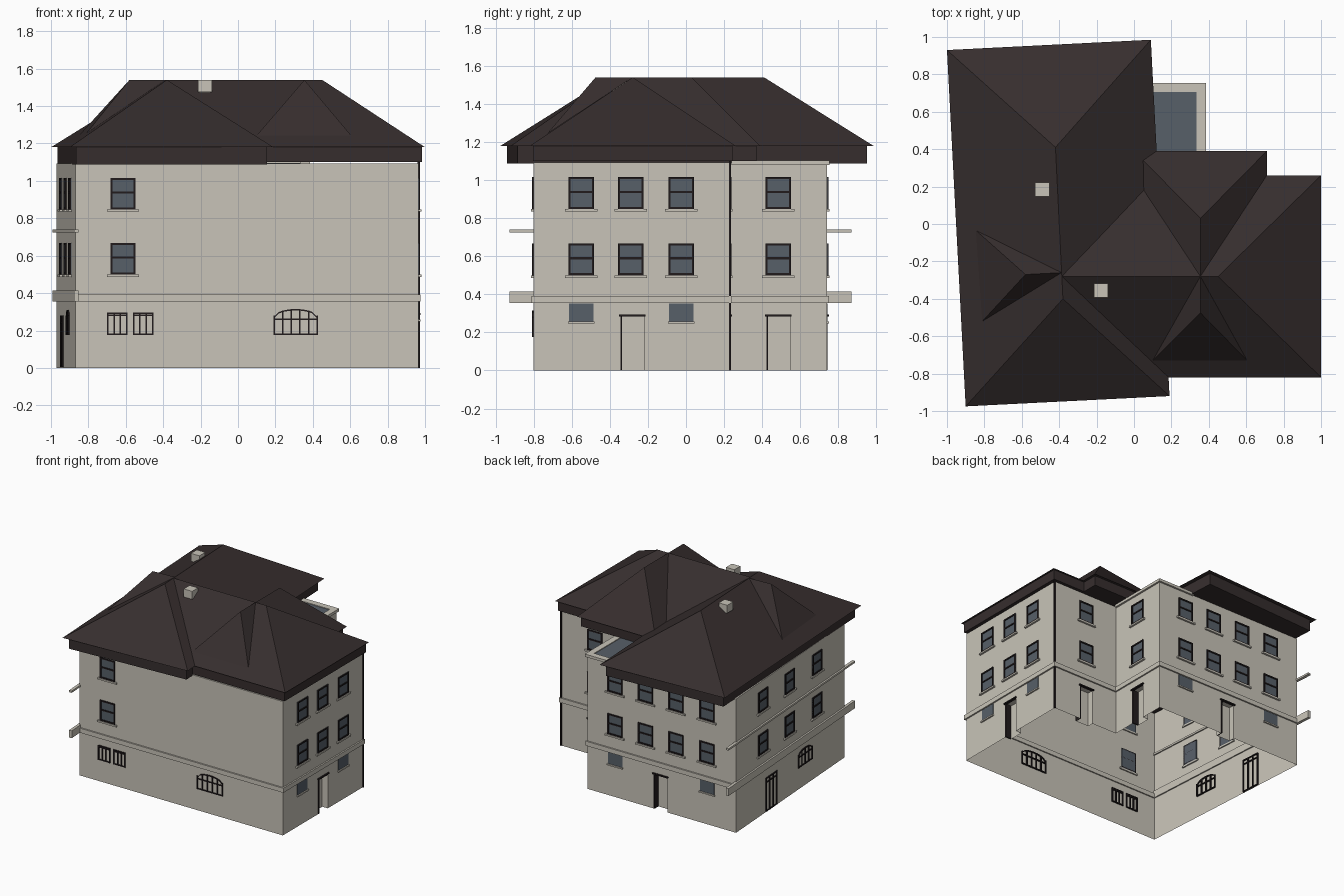
import bpy, bmesh, math
from mathutils import Matrix, Vector

cube = bpy.data.objects.get("Cube")
if cube:
    bpy.data.objects.remove(cube, do_unlink=True)


def material(name, rgb):
    m = bpy.data.materials.new(name)
    m.diffuse_color = (*rgb, 1)
    m.use_nodes = True
    m.node_tree.nodes["Principled BSDF"].inputs["Base Color"].default_value = (*rgb, 1)
    return m


PLASTER = material("pale plaster", (0.58, 0.55, 0.48))
ROOF = material("dark brown roof", (0.037, 0.027, 0.027))
GLASS = material("blue grey glass", (0.095, 0.115, 0.14))
IRON = material("dark frames", (0.015, 0.011, 0.012))

parts = {}      # part name -> (bmesh, material)


def part(name, mat):
    return parts.setdefault(name, (bmesh.new(), mat))[0]


def slab(name, mat, frame, pts, low, high):
    """Extrude a flat outline along the third axis of a frame."""
    bm = part(name, mat)
    a = [bm.verts.new(frame @ Vector((*p, low))) for p in pts]
    b = [bm.verts.new(frame @ Vector((*p, high))) for p in pts]
    bm.faces.new(a[::-1])
    bm.faces.new(b)
    for i in range(len(pts)):
        j = (i + 1) % len(pts)
        bm.faces.new((a[i], a[j], b[j], b[i]))


def rect(name, mat, frame, u0, u1, v0, v1, low, high):
    slab(name, mat, frame, [(u0, v0), (u1, v0), (u1, v1), (u0, v1)], low, high)


def wall_frame(origin, toward):
    """Axes: along the wall, up, outward."""
    u = Vector((*toward, 0)).normalized()
    up = Vector((0, 0, 1))
    n = u.cross(up)
    return Matrix.Translation((*origin, 0)) @ Matrix((u, up, n)).transposed().to_4x4()


GROUND = Matrix.Identity(4)
footprint = [(-0.87, -0.80), (0.965, -0.80), (0.965, 0.23),
             (0.37, 0.23), (0.37, 0.74), (-0.97, 0.74)]
FRONT = wall_frame((0, -0.80), (1, 0))
EAST = wall_frame((0.965, 0), (0, 1))
NORTH = wall_frame((0, 0.23), (-1, 0))
WING = wall_frame((0.37, 0), (0, 1))
BACK = wall_frame((0, 0.74), (-1, 0))
WEST = wall_frame((-0.97, 0.74), (0.10, -1.54))


def sash_window(f, u, z):
    w, h, t = 0.067, 0.168, 0.011
    rect("window_glass", GLASS, f, u - w, u + w, z, z + h, -0.01, 0.002)
    for a, b in ((u - w, u - w + t), (u + w - t, u + w)):
        rect("window_frames", IRON, f, a, b, z, z + h, -0.01, 0.008)
    for v in (z, z + h * 0.5, z + h - t):
        rect("window_frames", IRON, f, u - w, u + w, v, v + t, -0.01, 0.008)
    rect("window_sills", PLASTER, f, u - 0.085, u + 0.085, z - 0.013, z, -0.01, 0.015)


def cellar_window(f, u):
    rect("cellar_glass", GLASS, f, u - 0.065, u + 0.065, 0.258, 0.352, -0.01, 0.003)
    rect("window_sills", PLASTER, f, u - 0.07, u + 0.07, 0.247, 0.258, -0.01, 0.012)


def door(f, u):
    rect("door_cutters", IRON, f, u - 0.062, u + 0.062, -0.1, 0.285, -0.05, 0.05)
    rect("door_lintels", IRON, f, u - 0.07, u + 0.07, 0.283, 0.293, -0.01, 0.012)
    rect("door_jambs", IRON, f, u - 0.062, u - 0.053, 0.002, 0.285, -0.049, 0.004)


def bars(f, u0, u1, z0, z1, count, rise=0.0):
    """Iron grille, with an arched head when rise is above zero."""
    t = 0.008

    def top(u):
        k = (2 * u - u0 - u1) / (u1 - u0)
        return z1 + rise * math.sqrt(max(0, 1 - k * k))
    for i in range(count):
        u = u0 + (u1 - u0 - t) * i / (count - 1)
        rect("window_grilles", IRON, f, u, u + t, z0, top(u + t / 2), -0.01, 0.008)
    for v in (z0, z0 + (z1 - z0) * 0.85):
        rect("window_grilles", IRON, f, u0, u1, v, v + t, -0.01, 0.007)
    steps = 8 if rise else 1
    us = [u0 + (u1 - u0) * i / steps for i in range(steps + 1)]
    for a, b in zip(us, us[1:]):
        slab("window_grilles", IRON, f,
             [(a, top(a) - t), (b, top(b) - t), (b, top(b)), (a, top(a))], -0.01, 0.008)


# Walls and belt course
slab("walls", PLASTER, GROUND, footprint, 0, 1.092)
for p, q in zip(footprint, footprint[1:] + footprint[:1]):
    d = Vector(q) - Vector(p)
    rect("belt_course", PLASTER, wall_frame(p, d), -0.012, d.length + 0.012,
         0.355, 0.392, -0.01, 0.012)

# Upper windows on every wall
columns = ((FRONT, (-0.615,)), (EAST, (-0.55, -0.29, -0.025)), (NORTH, (-0.66,)),
           (WING, (0.485,)), (BACK, (-0.12, 0.155, 0.43, 0.71)), (WEST, (0.38, 0.76, 1.15)))
for f, us in columns:
    for u in us:
        for z in (0.50, 0.848):
            sash_window(f, u, z)

# Ground floor openings
for f, u in ((EAST, -0.55), (EAST, -0.025), (BACK, -0.12), (BACK, 0.71)):
    cellar_window(f, u)
for f, u in ((EAST, -0.283), (NORTH, -0.66), (WING, 0.485), (BACK, 0.29)):
    door(f, u)
bars(FRONT, -0.70, -0.592, 0.175, 0.295, 4)
bars(FRONT, -0.562, -0.453, 0.175, 0.295, 4)
bars(FRONT, 0.19, 0.427, 0.175, 0.27, 6, 0.045)
bars(WEST, 0.42, 0.58, 0.005, 0.28, 4)
bars(WEST, 0.88, 1.08, 0.175, 0.27, 5, 0.04)

# Long bands on the west wall that run past both corners
rect("west_bands", PLASTER, WEST, -0.13, 1.67, 0.355, 0.415, -0.01, 0.014)
rect("west_bands", PLASTER, WEST, -0.13, 1.67, 0.725, 0.74, -0.01, 0.014)

# Downpipe and flat terrace
rect("downpipe", IRON, GROUND, 0.96, 0.972, 0.225, 0.237, 0.0, 1.1)
rect("terrace_floor", GLASS, GROUND, 0.05, 0.335, 0.24, 0.705, 1.085, 1.096)
rect("terrace_rim", PLASTER, GROUND, 0.335, 0.385, 0.24, 0.755, 1.08, 1.102)
rect("terrace_rim", PLASTER, GROUND, 0.05, 0.385, 0.705, 0.755, 1.08, 1.102)

# Roofs
EAVE, RIDGE = 1.18, 1.54


def hip_roof(name, corners, r0, r1, inset, fascia_low):
    bm = part(name, ROOF)
    a, b, c, d = [bm.verts.new((*p, EAVE)) for p in corners]
    s, t = bm.verts.new((*r0, RIDGE)), bm.verts.new((*r1, RIDGE))
    for face in ((a, b, s), (b, c, t, s), (c, d, t), (d, a, s, t), (d, c, b, a)):
        bm.faces.new(face)
    cx, cy = [sum(p[i] for p in corners) / 4 for i in (0, 1)]
    inner = [(x + math.copysign(inset, cx - x), y + math.copysign(inset, cy - y))
             for x, y in corners]
    slab(name + "_fascia", ROOF, GROUND, inner, fascia_low, EAVE)


hip_roof("west_roof", [(-0.90, -0.975), (0.19, -0.92), (0.09, 0.985), (-1.0, 0.93)],
         (-0.38, -0.40), (-0.42, 0.41), 0.035, 1.087)
hip_roof("east_roof", [(-0.38, 0.26), (-0.38, -0.82), (1.0, -0.82), (1.0, 0.26)],
         (-0.38, -0.28), (0.45, -0.28), 0.017, 1.1)
hip_roof("wing_roof", [(0.0, -0.28), (0.71, -0.28), (0.71, 0.39), (0.0, 0.39)],
         (0.355, -0.28), (0.355, 0.03), 0.02, 1.1)


def roof_gablet(name, back, tip, left, right):
    bm = part(name, ROOF)
    r, f = bm.verts.new((*back, RIDGE)), bm.verts.new((*tip, RIDGE))
    p, q = bm.verts.new((*left, 1.243)), bm.verts.new((*right, 1.243))
    for face in ((f, p, q), (r, p, f), (r, f, q), (r, q, p)):
        bm.faces.new(face)


roof_gablet("front_gablet", (0.355, -0.28), (0.355, -0.475), (0.10, -0.73), (0.605, -0.73))
roof_gablet("west_gablet", (-0.385, -0.26), (-0.58, -0.27), (-0.85, -0.03), (-0.82, -0.53))

# Chimneys, narrower at the foot
for x, y in ((-0.177, -0.355), (-0.49, 0.185)):
    rect("chimneys", PLASTER, GROUND, x - 0.028, x + 0.028, y - 0.028, y + 0.028, 1.40, 1.50)
    rect("chimneys", PLASTER, GROUND, x - 0.038, x + 0.038, y - 0.038, y + 0.038, 1.475, 1.54)

# Turn the parts into objects
objects = {}
for name, (bm, mat) in parts.items():
    bmesh.ops.recalc_face_normals(bm, faces=bm.faces[:])
    mesh = bpy.data.meshes.new(name)
    bm.to_mesh(mesh)
    bm.free()
    mesh.materials.append(mat)
    objects[name] = bpy.data.objects.new(name, mesh)
    bpy.context.collection.objects.link(objects[name])

# Cut the door recesses and open the underside
walls, cutters = objects["walls"], objects["door_cutters"]
cutters.hide_render = True
cut = walls.modifiers.new("door recesses", "BOOLEAN")
cut.operation, cut.object, cut.solver = "DIFFERENCE", cutters, "EXACT"
bpy.context.view_layer.objects.active = walls
bpy.ops.object.modifier_apply(modifier=cut.name)
bpy.data.objects.remove(cutters, do_unlink=True)
walls.data.materials.clear()
walls.data.materials.append(PLASTER)
bm = bmesh.new()
bm.from_mesh(walls.data)
for face in bm.faces:
    face.material_index = 0
under = [f for f in bm.faces if f.normal.z < -0.9 and f.calc_center_median().z < 0.01]
bmesh.ops.delete(bm, geom=under, context="FACES")
bm.to_mesh(walls.data)
bm.free()
